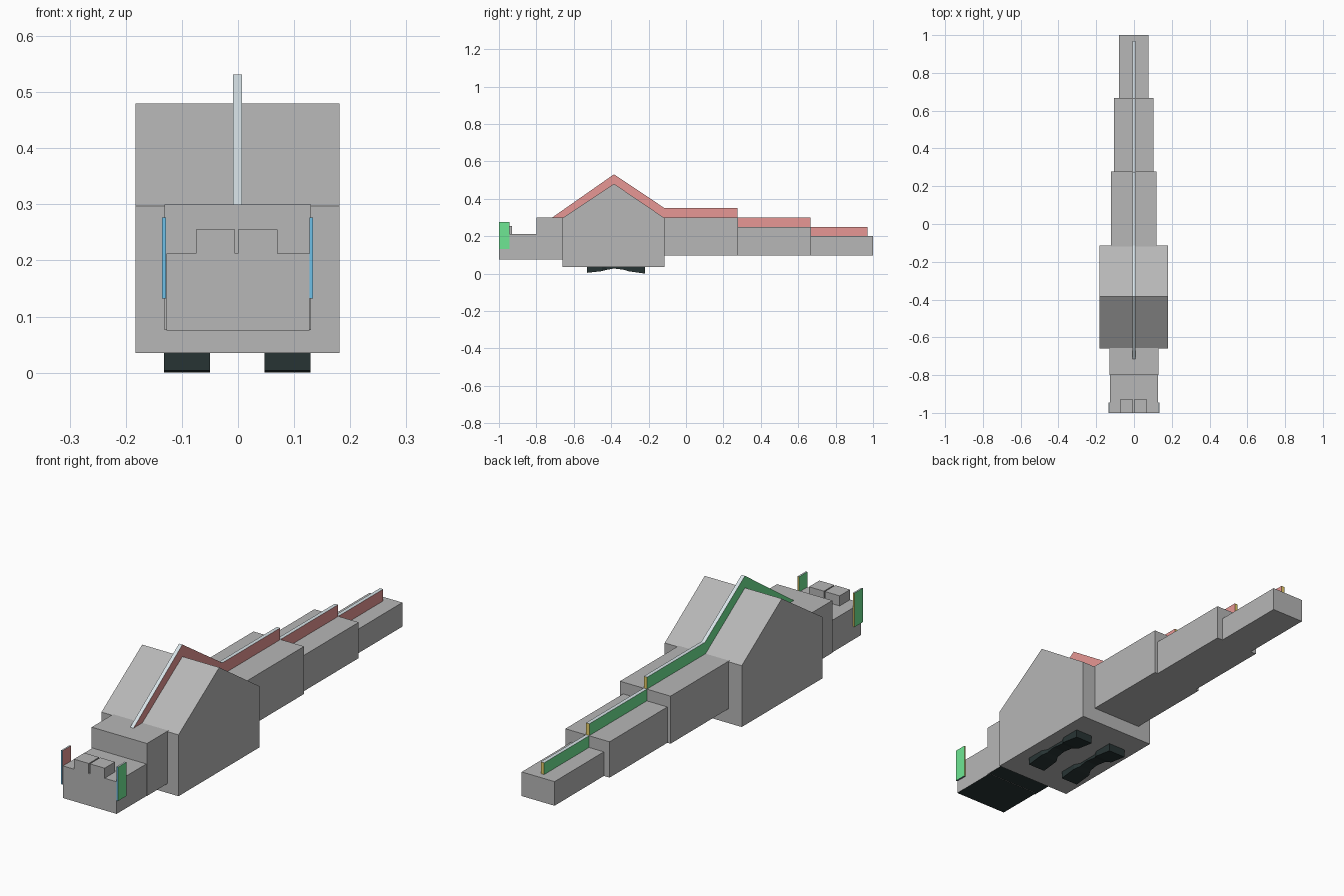
import bpy, bmesh

if "Cube" in bpy.data.objects:
    bpy.data.objects.remove(bpy.data.objects["Cube"], do_unlink=True)


def material(name, hexcode):
    srgb = [int(hexcode[i:i + 2], 16) / 255 for i in (0, 2, 4)]
    col = [c / 12.92 if c <= 0.04045 else ((c + 0.055) / 1.055) ** 2.4 for c in srgb] + [1]
    m = bpy.data.materials.new(name)
    m.use_nodes = True
    m.diffuse_color = col
    bsdf = m.node_tree.nodes["Principled BSDF"]
    bsdf.inputs["Base Color"].default_value = col
    bsdf.inputs["Roughness"].default_value = 0.8
    return m


GREY = material("grey hide", "B7B7B7")
DARK = material("dark underside", "273434")
RED = material("soft red", "FFA7A4")
GREEN = material("bright green", "7BFFA3")
BLUE = material("sky blue", "7BD4FF")
YELLOW = material("warm yellow", "F8DD72")
PALE = material("pale blue", "ECF8FD")
SLATE = material("slate", "6E788C")


def finish(name, bm, mats, rule=None):
    """Turn a bmesh into an object; rule maps a face normal to a material slot."""
    bmesh.ops.recalc_face_normals(bm, faces=bm.faces)
    bm.normal_update()
    if rule:
        for f in bm.faces:
            f.material_index = rule(f.normal)
    me = bpy.data.meshes.new(name)
    bm.to_mesh(me)
    bm.free()
    for m in mats:
        me.materials.append(m)
    ob = bpy.data.objects.new(name, me)
    bpy.context.collection.objects.link(ob)
    return ob


def prism(name, profile, x0, x1, mats, rule=None):
    """Extrude a side profile of (y, z) points from x0 to x1."""
    bm = bmesh.new()
    face = bm.faces.new([bm.verts.new((x0, y, z)) for y, z in profile])
    ext = bmesh.ops.extrude_face_region(bm, geom=[face])
    verts = [v for v in ext["geom"] if isinstance(v, bmesh.types.BMVert)]
    bmesh.ops.translate(bm, verts=verts, vec=(x1 - x0, 0, 0))
    return finish(name, bm, mats, rule)


def box(name, x0, x1, y0, y1, z0, z1, mats=(GREY,), rule=None):
    return prism(name, [(y0, z0), (y1, z0), (y1, z1), (y0, z1)], x0, x1, mats, rule)


def by_direction(n):
    """Slots: 0 +x, 1 -x, 2 front, 3 back, 4 top, 5 bottom."""
    if abs(n.x) > 0.5:
        return 0 if n.x > 0 else 1
    if abs(n.z) > 0.5:
        return 4 if n.z > 0 else 5
    return 2 if n.y < 0 else 3


def dark_below(n):
    return 1 if n.z < -0.5 else 0


ENDS = (BLUE, YELLOW, PALE, SLATE)

# Body with its peaked back
prism("body", [(-0.66, 0.035), (-0.115, 0.035), (-0.115, 0.297),
               (-0.385, 0.48), (-0.66, 0.297)], -0.183, 0.181, [GREY])

# Head: taller rear block, low snout and two nostril blocks
box("head", -0.131, 0.130, -0.80, -0.645, 0.076, 0.30, (GREY, DARK), dark_below)
box("snout", -0.127, 0.127, -1.0, -0.79, 0.075, 0.212, (GREY, DARK), dark_below)
box("right_nostril", -0.075, -0.005, -1.0, -0.93, 0.205, 0.255)
box("left_nostril", 0.0, 0.07, -1.0, -0.93, 0.205, 0.255)

# Thin upright plates on both sides of the snout
box("left_eye_plate", 0.127, 0.134, -1.0, -0.945, 0.132, 0.277,
    (GREEN, GREEN) + ENDS, by_direction)
box("right_eye_plate", -0.135, -0.128, -1.0, -0.945, 0.132, 0.277,
    (RED, GREEN) + ENDS, by_direction)

# Tail, stepping down in width and height
for name, x0, x1, y0, y1, top in [("tail_base", -0.121, 0.118, -0.12, 0.277, 0.30),
                                  ("tail_middle", -0.106, 0.103, 0.275, 0.667, 0.25),
                                  ("tail_tip", -0.079, 0.076, 0.665, 1.0, 0.20)]:
    box(name, x0, x1, y0, y1, 0.097, top)

# Crest along the back and tail
CREST = (RED, GREEN) + ENDS
prism("back_crest", [(-0.715, 0.30), (-0.385, 0.531), (-0.115, 0.35), (0.275, 0.35),
                     (0.275, 0.29), (-0.125, 0.29), (-0.385, 0.46), (-0.63, 0.295)],
      -0.009, 0.007, CREST, by_direction)
for name, y0, y1, z0 in [("middle_crest", 0.275, 0.665, 0.245),
                         ("tip_crest_front", 0.665, 0.81, 0.195),
                         ("tip_crest_back", 0.81, 0.97, 0.195)]:
    box(name, -0.009, 0.007, y0, y1, z0, z0 + 0.055, CREST, by_direction)

# Feet: waisted pads whose ends dip to the ground (y, half width, bottom z)
STATIONS = [(-0.53, 0.041, 0.004), (-0.45, 0.041, 0.013), (-0.425, 0.028, 0.02),
            (-0.385, 0.028, 0.027), (-0.33, 0.028, 0.02), (-0.305, 0.041, 0.012),
            (-0.22, 0.041, 0.0)]
for name, cx in (("left_foot", 0.088), ("right_foot", -0.091)):
    bm = bmesh.new()
    rings = [[bm.verts.new((cx + sx * w, y, z)) for sx, z in
              ((-1, zb), (1, zb), (1, 0.04), (-1, 0.04))] for y, w, zb in STATIONS]
    for a, b in zip(rings, rings[1:]):
        for i in range(4):
            j = (i + 1) % 4
            bm.faces.new((a[i], a[j], b[j], b[i]))
    bm.faces.new(rings[0])
    bm.faces.new(rings[-1])
    finish(name, bm, [DARK])
